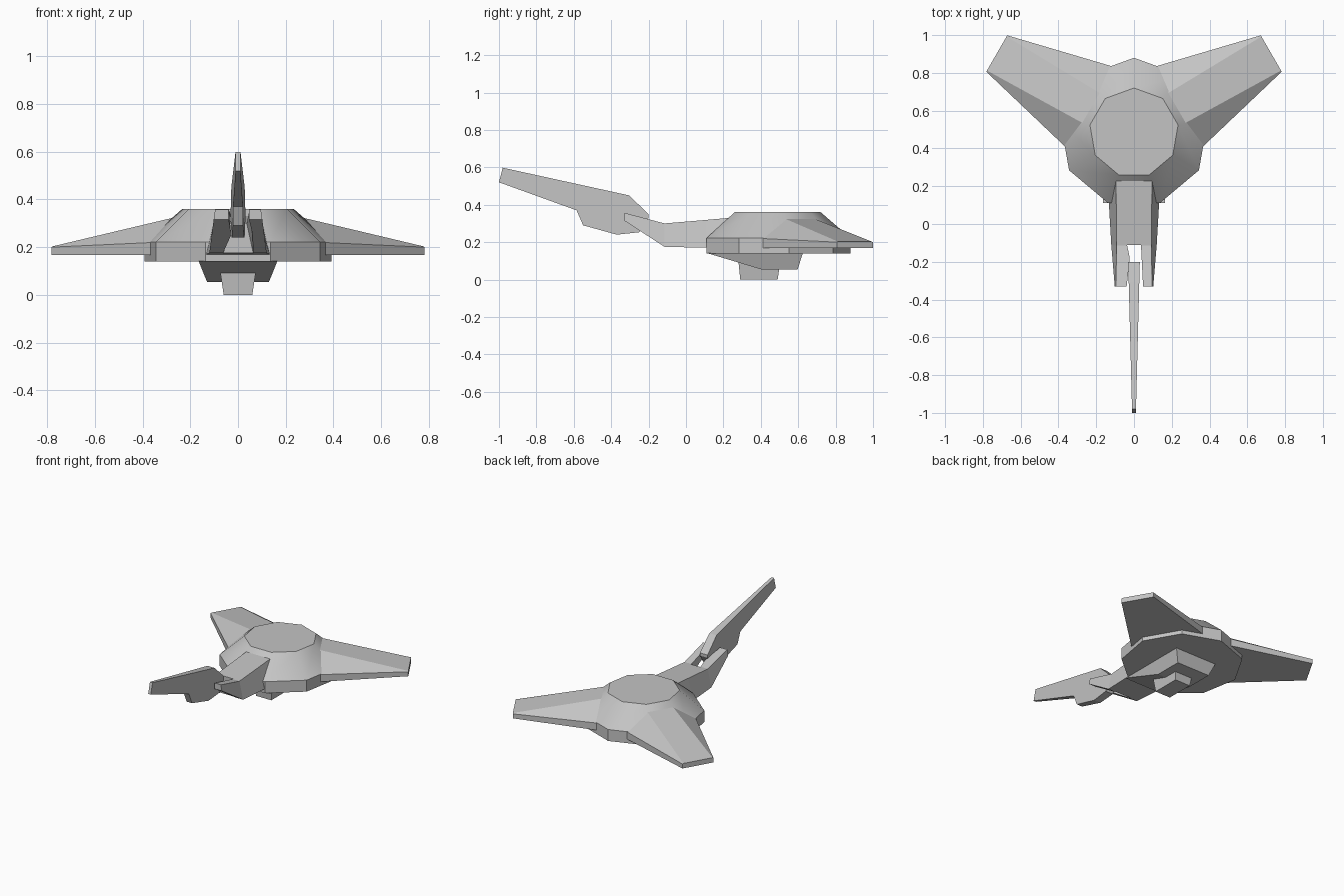
import bpy
import bmesh
from math import cos, sin, radians
from mathutils import Matrix, Vector

cube = bpy.data.objects.get("Cube")
if cube:
    bpy.data.objects.remove(cube, do_unlink=True)

# Single hull colour
grey = bpy.data.materials.new("hull_grey")
grey.use_nodes = True
grey.diffuse_color = (0.55, 0.55, 0.55, 1)
grey.node_tree.nodes["Principled BSDF"].inputs["Base Color"].default_value = (0.55, 0.55, 0.55, 1)

HUB_Y = 0.483


def loft(name, rings, matrix=Matrix()):
    """Skin a list of equal-length closed rings and cap both ends."""
    bm = bmesh.new()
    loops = [[bm.verts.new(matrix @ Vector(p)) for p in ring] for ring in rings]
    for a, b in zip(loops, loops[1:]):
        for i in range(len(a)):
            j = (i + 1) % len(a)
            bm.faces.new((a[i], a[j], b[j], b[i]))
    bm.faces.new(loops[0])
    bm.faces.new(loops[-1])
    bmesh.ops.recalc_face_normals(bm, faces=bm.faces)
    mesh = bpy.data.meshes.new(name)
    bm.to_mesh(mesh)
    bm.free()
    mesh.materials.append(grey)
    obj = bpy.data.objects.new(name, mesh)
    bpy.context.collection.objects.link(obj)
    return obj


def activate(obj):
    bpy.ops.object.select_all(action="DESELECT")
    obj.select_set(True)
    bpy.context.view_layer.objects.active = obj


def smooth(obj):
    activate(obj)
    bpy.ops.object.shade_smooth_by_angle(angle=radians(30))


def nonagon(radius, z):
    angles = [radians(90 + 40 * k) for k in range(9)]
    return [(radius * cos(a), HUB_Y + radius * sin(a), z) for a in angles]


def trapezoid(y, top, bottom, half_top, half_bottom):
    """Symmetric cross-section standing across the y axis."""
    return [(-half_bottom, y, bottom), (half_bottom, y, bottom),
            (half_top, y, top), (-half_top, y, top)]


def slab(half, z, front, back):
    """Horizontal rectangle."""
    return [(-half, front, z), (half, front, z), (half, back, z), (-half, back, z)]


# Nine-sided hub with sloping roof
hub = loft("hub", [nonagon(0.397, 0.14), nonagon(0.397, 0.222), nonagon(0.237, 0.36)])
smooth(hub)


# Wing with a raised spine, built along +x, turned to its angle and mirrored
def wing_section(u, edge, spine, edge_z, spine_z):
    return [(u, -edge, 0.168), (u, edge, 0.168), (u, edge, edge_z),
            (u, spine, spine_z), (u, -spine, spine_z), (u, -edge, edge_z)]


place = Matrix.Translation((0, HUB_Y, 0)) @ Matrix.Rotation(radians(30), 4, "Z")
wings = loft("wings", [wing_section(0.2, 0.265, 0.09, 0.222, 0.336),
                       wing_section(0.839, 0.111, 0.104, 0.2, 0.203)], place)
mirror = wings.modifiers.new("mirror", "MIRROR")
mirror.use_mirror_merge = False
smooth(wings)

# Keel under the hub, sloping up toward the front, and its foot
loft("keel", [slab(0.165, 0.142, 0.11, 0.625), slab(0.13, 0.055, 0.4, 0.597)])
loft("keel_foot", [slab(0.075, 0.1, 0.28, 0.505), slab(0.06, 0, 0.29, 0.49)])

# Forward fork: solid arm with a slot cut between the prongs
fork = loft("fork", [trapezoid(0.3, 0.336, 0.17, 0.096, 0.14),
                     trapezoid(0.11, 0.319, 0.17, 0.094, 0.133),
                     trapezoid(-0.115, 0.3, 0.175, 0.092, 0.12),
                     trapezoid(-0.33, 0.357, 0.315, 0.096, 0.102)])
slot = loft("slot_cutter", [trapezoid(-0.11, 0.4, 0.1, 0.015, 0.08),
                            trapezoid(-0.36, 0.4, 0.1, 0.042, 0.042)])
slot.hide_render = True
cut = fork.modifiers.new("slot", "BOOLEAN")
cut.operation = "DIFFERENCE"
cut.solver = "EXACT"
cut.object = slot
activate(fork)
bpy.ops.object.modifier_apply(modifier=cut.name)
bpy.data.objects.remove(slot, do_unlink=True)

# Floating blade ahead of the fork, thinning toward its tip
profile = [(-1, 0.52), (-0.98, 0.598), (-0.305, 0.45), (-0.2, 0.35),
           (-0.2, 0.33), (-0.25, 0.253), (-0.37, 0.24), (-0.55, 0.29), (-0.585, 0.37)]


def blade_side(sign):
    return [(sign * (0.01 + 0.026 * (y + 1)), y, z) for y, z in profile]


loft("blade", [blade_side(-1), blade_side(1)])
